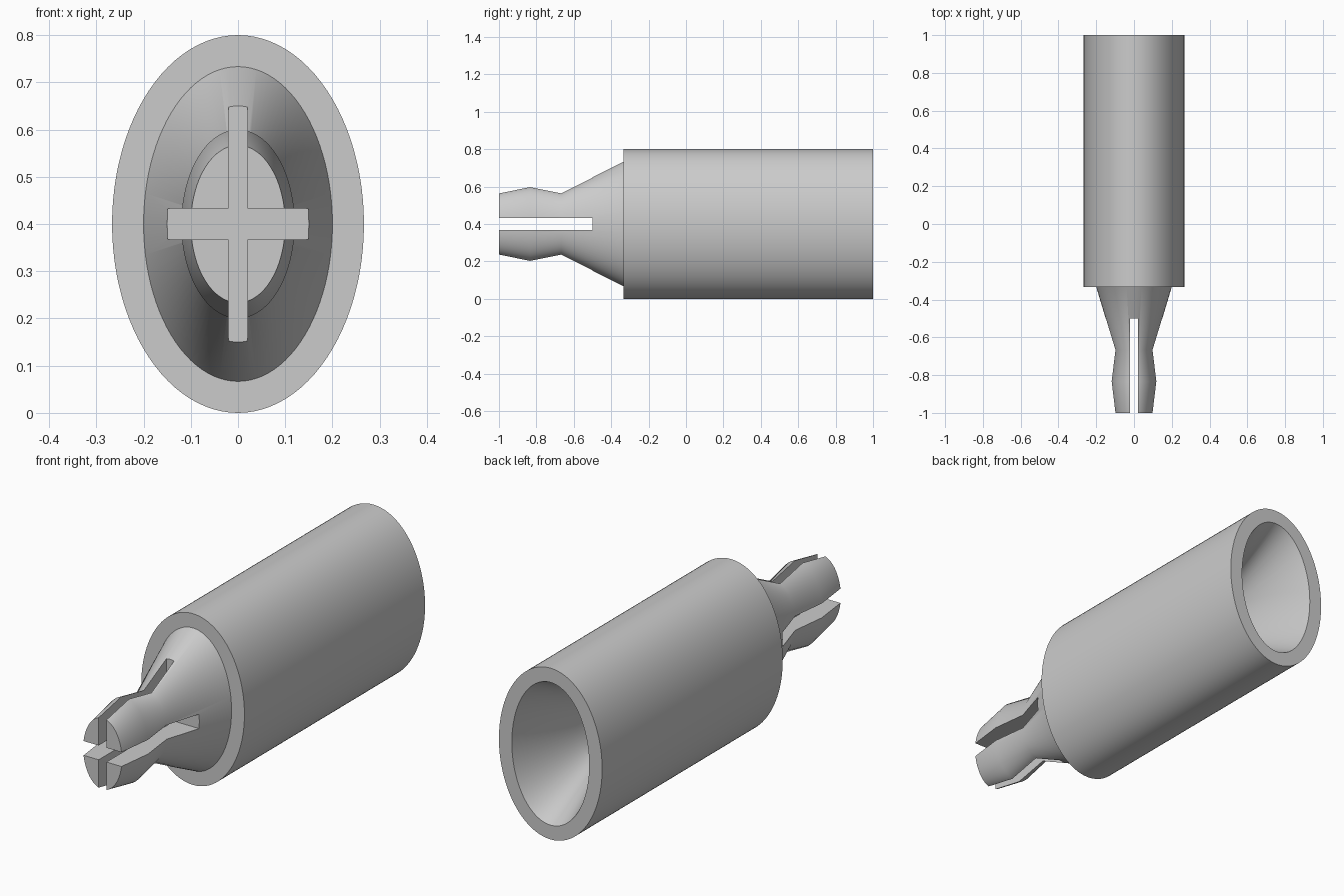
import bpy
import bmesh
import math

if "Cube" in bpy.data.objects:
    bpy.data.objects.remove(bpy.data.objects["Cube"])

SIDES = 96
CENTRE_Z = 0.4

grey = bpy.data.materials.new("plain grey")
grey.diffuse_color = (0.6, 0.6, 0.6, 1.0)
grey.use_nodes = True
grey.node_tree.nodes["Principled BSDF"].inputs["Base Color"].default_value = grey.diffuse_color


def loft(name, rings):
    """Skin elliptical rings (y, half_x, half_z) and cap both ends."""
    bm = bmesh.new()
    loops = []
    for y, rx, rz in rings:
        loops.append([bm.verts.new((rx * math.cos(2 * math.pi * i / SIDES), y,
                                    CENTRE_Z + rz * math.sin(2 * math.pi * i / SIDES)))
                      for i in range(SIDES)])
    for a, b in zip(loops, loops[1:]):
        for i in range(SIDES):
            j = (i + 1) % SIDES
            bm.faces.new((a[i], a[j], b[j], b[i]))
    bm.faces.new(loops[0])
    bm.faces.new(loops[-1])
    bmesh.ops.recalc_face_normals(bm, faces=bm.faces)
    mesh = bpy.data.meshes.new(name)
    bm.to_mesh(mesh)
    bm.free()
    obj = bpy.data.objects.new(name, mesh)
    bpy.context.collection.objects.link(obj)
    mesh.materials.append(grey)
    return obj


def slot_cutter(name, size_x, size_z):
    """Box that cuts a slot from ahead of the tip back to y = -0.5."""
    bpy.ops.mesh.primitive_cube_add(size=1, location=(0, -0.8, CENTRE_Z))
    obj = bpy.context.object
    obj.name = name
    obj.scale = (size_x, 0.6, size_z)
    obj.data.materials.append(grey)
    return obj


def cut(target, cutter):
    cutter.hide_render = True
    mod = target.modifiers.new("cut", 'BOOLEAN')
    mod.operation = 'DIFFERENCE'
    mod.solver = 'EXACT'
    mod.object = cutter
    bpy.context.view_layer.objects.active = target
    bpy.ops.object.modifier_apply(modifier=mod.name)
    bpy.data.objects.remove(cutter)


# Plug shape shared by the tip and the matching socket: (offset, half_x, half_z)
plug = [(0.0, 0.1, 0.1667), (0.1667, 0.12, 0.2), (0.3333, 0.1, 0.1667),
        (0.6667, 0.2, 0.3333)]

# Sleeve with the ribbed plug on its front end
connector = loft("connector_body",
                 [(y - 1.0, rx, rz) for y, rx, rz in plug]
                 + [(-0.3333, 0.2667, 0.4), (1.0, 0.2667, 0.4)])

# Socket in the back end, the same shape as the plug
socket = loft("socket_cutter",
              [(y + 0.3333, rx, rz) for y, rx, rz in plug] + [(1.1, 0.2, 0.3333)])
cut(connector, socket)

# Crossed slots that split the plug into four prongs
cut(connector, slot_cutter("upright_slot_cutter", 0.04, 1.0))
cut(connector, slot_cutter("level_slot_cutter", 1.0, 0.0667))

# Smooth round walls, crisp rims
bpy.ops.object.select_all(action='DESELECT')
connector.select_set(True)
bpy.context.view_layer.objects.active = connector
bpy.ops.object.shade_smooth_by_angle(angle=math.radians(40))
